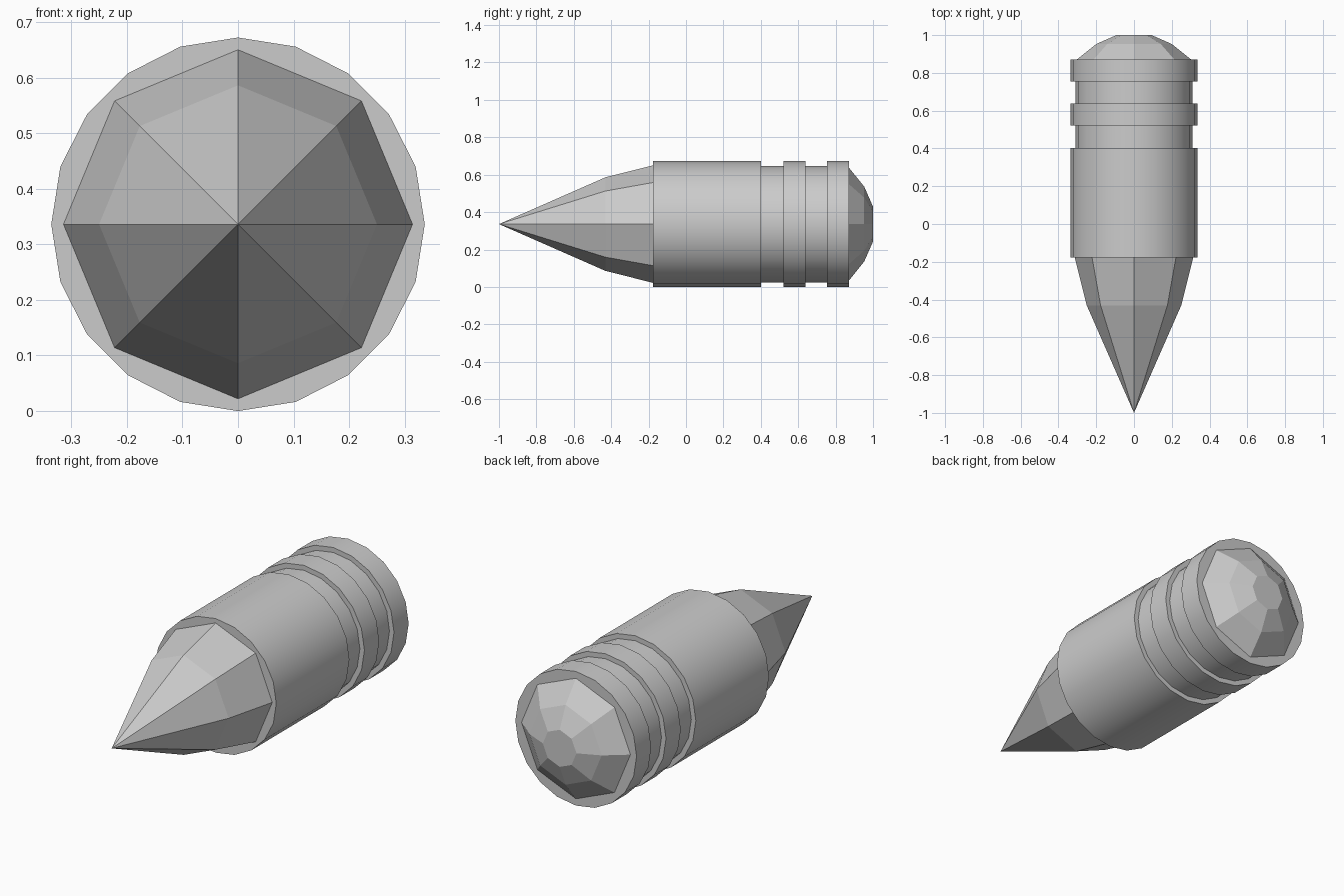
import bpy, bmesh, math

if "Cube" in bpy.data.objects:
    bpy.data.objects.remove(bpy.data.objects["Cube"])

CENTRE_Z = 0.336


def lathe(name, profile, sides, smooth=False):
    """Spin (radius, y) points around the long axis; radius 0 makes a tip."""
    bm = bmesh.new()
    rings = []
    for r, y in profile:
        if r == 0:
            rings.append([bm.verts.new((0, y, CENTRE_Z))] * sides)
            continue
        angles = [2 * math.pi * i / sides for i in range(sides)]
        rings.append([bm.verts.new((r * math.sin(a), y, CENTRE_Z + r * math.cos(a)))
                      for a in angles])
    for a, b in zip(rings, rings[1:]):
        for i in range(sides):
            j = (i + 1) % sides
            bm.faces.new(dict.fromkeys((a[i], a[j], b[j], b[i])))
    # flat end caps
    for (r, _), ring in ((profile[0], rings[0]), (profile[-1], rings[-1])):
        if r > 0:
            bm.faces.new(ring)
    bmesh.ops.recalc_face_normals(bm, faces=bm.faces)
    mesh = bpy.data.meshes.new(name)
    bm.to_mesh(mesh)
    bm.free()
    obj = bpy.data.objects.new(name, mesh)
    bpy.context.collection.objects.link(obj)
    if smooth:
        bpy.ops.object.select_all(action='DESELECT')
        obj.select_set(True)
        bpy.context.view_layer.objects.active = obj
        bpy.ops.object.shade_smooth_by_angle(angle=math.radians(30))
    return obj


# Cylindrical casing with two grooves near the back
R, G = 0.336, 0.311
casing = [(R, -0.177)]
for start, end in ((0.402, 0.521), (0.638, 0.755)):
    casing += [(R, start), (G, start), (G, end), (R, end)]
casing.append((R, 0.871))
lathe("casing", casing, 20, smooth=True)

# Faceted pointed nose, its base tucked just inside the casing
lathe("nose", [(0, -1.0), (0.25, -0.431), (0.314, -0.177), (0.314, -0.16)], 8)

# Faceted rear dome
lathe("rear_dome", [(0.302, 0.855), (0.302, 0.871), (0.2, 0.953), (0.093, 1.0)], 8)
